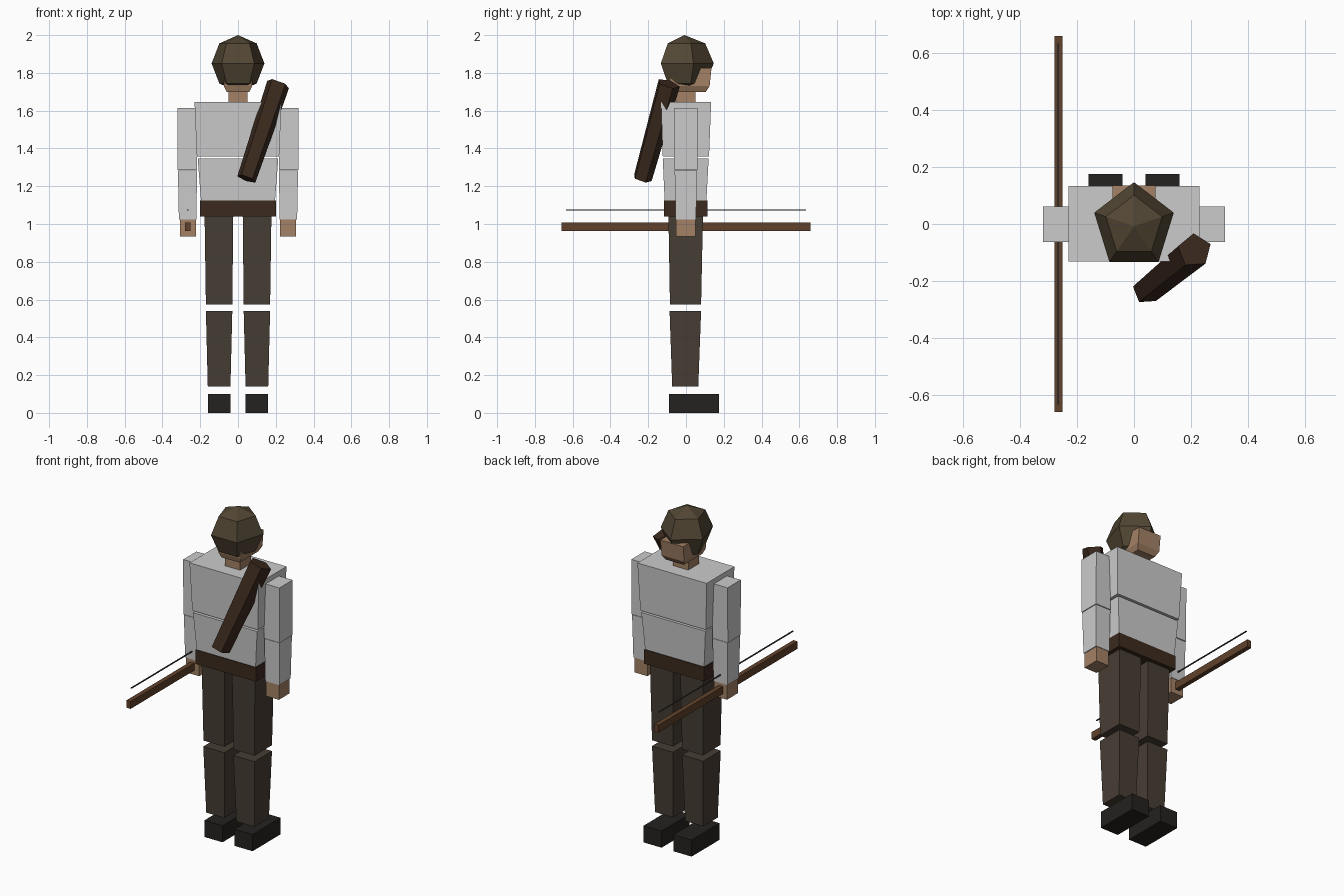
import bpy, bmesh
from math import sin, cos, pi
from mathutils import Vector, Matrix

if "Cube" in bpy.data.objects:
    bpy.data.objects.remove(bpy.data.objects["Cube"])


def material(name, r, g, b):
    m = bpy.data.materials.new(name)
    m.diffuse_color = (r, g, b, 1)
    m.use_nodes = True
    m.node_tree.nodes["Principled BSDF"].inputs["Base Color"].default_value = m.diffuse_color
    return m


CLOTH = material("trouser_cloth", .062, .047, .034)
HOOD = material("hood_cloth", .085, .062, .034)
SKIN = material("skin", .37, .22, .13)
LEATHER = material("leather", .045, .023, .013)
BOOT = material("boot", .018, .016, .014)
WOOD = material("wood", .12, .053, .024)
CORD = material("cord", .06, .06, .06)


def loft(name, rings, mat=None):
    """Closed flat-faced solid through equal-length rings of points."""
    bm = bmesh.new()
    loops = [[bm.verts.new(p) for p in ring] for ring in rings]
    n = len(loops[0])
    for a, b in zip(loops, loops[1:]):
        for i in range(n):
            j = (i + 1) % n
            bm.faces.new((a[i], a[j], b[j], b[i]))
    bm.faces.new(loops[0])
    bm.faces.new(loops[-1])
    return finish(name, bm, mat)


def finish(name, bm, mat):
    bmesh.ops.recalc_face_normals(bm, faces=bm.faces)
    me = bpy.data.meshes.new(name)
    bm.to_mesh(me)
    bm.free()
    if mat:
        me.materials.append(mat)
    ob = bpy.data.objects.new(name, me)
    bpy.context.collection.objects.link(ob)
    return ob


def block(name, sections, mat=None, side=1):
    """Tapered box; each section is (z, x0, x1, y0, y1)."""
    rings = [[(side * x0, y0, z), (side * x1, y0, z), (side * x1, y1, z), (side * x0, y1, z)]
             for z, x0, x1, y0, y1 in sections]
    return loft(name, rings, mat)


# Limbs, mirrored left and right
for tag, s in (("left", -1), ("right", 1)):
    block(tag + "_boot", [(0, .04, .16, -.09, .175), (.1, .04, .16, -.09, .175)], BOOT, s)
    block(tag + "_shin", [(.14, .04, .16, -.073, .065), (.54, .03, .17, -.087, .08)], CLOTH, s)
    block(tag + "_thigh", [(.575, .03, .17, -.085, .08), (1.05, .025, .177, -.093, .09)], CLOTH, s)
    block(tag + "_upper_arm", [(1.285, .217, .32, -.062, .06), (1.615, .217, .32, -.064, .062)], None, s)
    block(tag + "_forearm", [(1.025, .22, .313, -.055, .053), (1.282, .217, .318, -.06, .058)], None, s)
    block(tag + "_hand", [(.935, .222, .308, -.052, .05), (1.025, .222, .308, -.052, .05)], SKIN, s)

# Torso
block("belt", [(1.04, -.2, .2, -.117, .113), (1.125, -.2, .2, -.117, .113)], LEATHER)
block("abdomen", [(1.125, -.196, .196, -.113, .108), (1.347, -.213, .213, -.123, .12)])
block("chest", [(1.358, -.218, .218, -.123, .122), (1.645, -.23, .23, -.132, .133)])
block("neck", [(1.645, -.05, .05, -.052, .05), (1.73, -.05, .05, -.052, .05)], SKIN)

# Face block showing below the hood brim
block("head", [(1.7, -.06, .06, -.07, .105), (1.73, -.075, .075, -.08, .125),
               (1.825, -.076, .076, -.085, .135)], SKIN)

# Five-sided hood with a corner above the face
bm = bmesh.new()
bmesh.ops.create_uvsphere(bm, u_segments=5, v_segments=4, radius=1)
ring = [v.co for v in bm.verts if abs(v.co.z) < .1]
turn = pi / 2 - Vector((1, 0)).angle_signed(ring[0].xy.normalized()) * -1
bm.transform(Matrix.Translation((0, -.008, 1.85)) @ Matrix.Diagonal((.147, .155, .15, 1))
             @ Matrix.Rotation(turn, 4, 'Z'))
finish("hood", bm, HOOD)

# Quiver slung across the shoulder
low, high = Vector((.045, -.232, 1.24)), Vector((.213, -.093, 1.742))
axis = (high - low).normalized()
u = Vector((axis.y, -axis.x, 0)).normalized() * -1
u = u if u.x > 0 else -u
v = axis.cross(u) * 1.1
loft("quiver", [[c + (u * cos(2 * pi * i / 5) + v * sin(2 * pi * i / 5)) * r for i in range(5)]
                for c, r in ((low, .05), (high, .06))], LEATHER)

# Bow stave and string held in the left hand
block("bow_stave", [(.963, -.28, -.252, -.66, .66), (1.007, -.28, -.252, -.66, .66)], WOOD)
block("bow_string", [(1.071, -.269, -.263, -.635, .635), (1.077, -.269, -.263, -.635, .635)], CORD)
